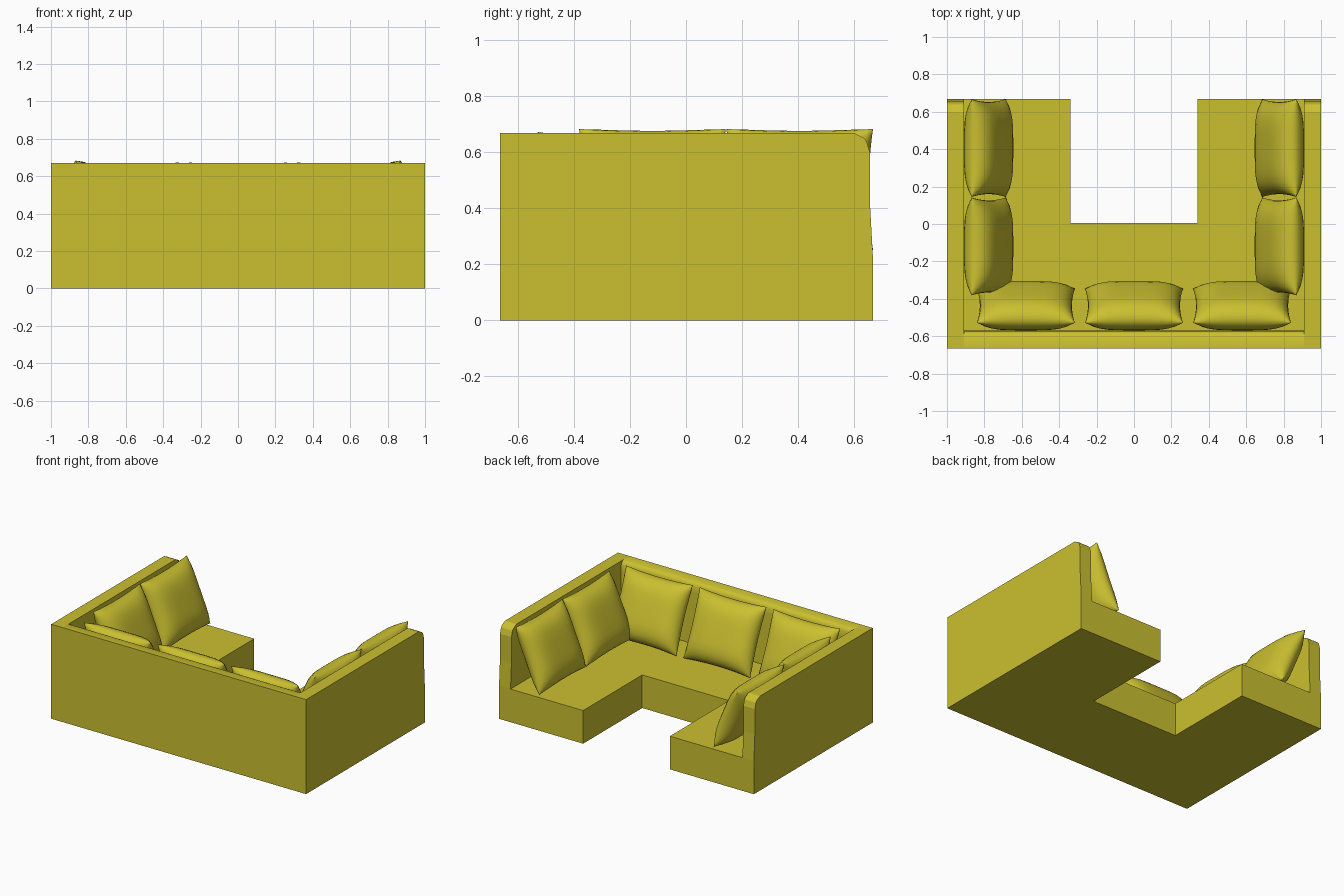
import bpy, bmesh, math
from mathutils import Matrix, Vector

if "Cube" in bpy.data.objects:
    bpy.data.objects.remove(bpy.data.objects["Cube"])

fabric = bpy.data.materials.new("olive yellow fabric")
fabric.diffuse_color = (0.60, 0.53, 0.03, 1)
fabric.use_nodes = True
fabric.node_tree.nodes["Principled BSDF"].inputs["Base Color"].default_value = fabric.diffuse_color

SEAT_Z, TOP_Z = 0.235, 0.67
FRONT, BACK, WALL_X, WALL_Y = -0.665, 0.667, 0.91, -0.57


def finish(name, bm, smooth=None):
    bmesh.ops.recalc_face_normals(bm, faces=bm.faces[:])
    mesh = bpy.data.meshes.new(name)
    bm.to_mesh(mesh)
    bm.free()
    mesh.materials.append(fabric)
    ob = bpy.data.objects.new(name, mesh)
    bpy.context.collection.objects.link(ob)
    if smooth:
        bpy.ops.object.select_all(action='DESELECT')
        ob.select_set(True)
        bpy.context.view_layer.objects.active = ob
        bpy.ops.object.shade_smooth_by_angle(angle=math.radians(smooth))
    return ob


def extrude(name, points, depth, smooth=None):
    """Close a flat outline and push it along a vector."""
    bm = bmesh.new()
    face = bm.faces.new([bm.verts.new(p) for p in points])
    res = bmesh.ops.extrude_face_region(bm, geom=[face])
    verts = [g for g in res["geom"] if isinstance(g, bmesh.types.BMVert)]
    bmesh.ops.translate(bm, verts=verts, vec=depth)
    return finish(name, bm, smooth)


def cushion(name, origin, angle, half_w=0.262, half_h=0.235, half_t=0.088):
    """Plump pillow with pinched corners, leaning back; faces local +y."""
    n = 16
    lean = Matrix.Rotation(math.radians(23), 4, 'X')
    place = Matrix.Translation(origin) @ Matrix.Rotation(angle, 4, 'Z') @ lean
    bm = bmesh.new()
    for side in (1, -1):
        rows = []
        for j in range(n + 1):
            v = -math.cos(math.pi * j / n)
            row = []
            for i in range(n + 1):
                u = -math.cos(math.pi * i / n)
                x = u * half_w * (1 - 0.06 * (1 - v * v) * u * u)
                z = v * half_h * (1 - 0.05 * (1 - u * u) * v * v)
                puff = max(0, (1 - u ** 4) * (1 - v ** 4)) ** 0.6
                row.append(bm.verts.new(place @ Vector((x, side * half_t * puff, z))))
            rows.append(row)
        for j in range(n):
            for i in range(n):
                bm.faces.new((rows[j][i], rows[j][i + 1], rows[j + 1][i + 1], rows[j + 1][i]))
    bmesh.ops.remove_doubles(bm, verts=bm.verts[:], dist=0.0005)
    return finish(name, bm, 75)


# U-shaped seat
outline = [(-WALL_X, WALL_Y), (WALL_X, WALL_Y), (WALL_X, BACK), (0.34, BACK),
           (0.34, 0.005), (-0.34, 0.005), (-0.34, BACK), (-WALL_X, BACK)]
extrude("seat", [(x, y, 0) for x, y in outline], (0, 0, SEAT_Z))

# Long back wall with a softened inner top edge
profile = [(FRONT, 0), (FRONT, TOP_Z), (-0.60, TOP_Z), (-0.582, 0.66),
           (-0.573, 0.64), (WALL_Y, 0.60), (WALL_Y, 0)]
extrude("back_wall", [(-WALL_X, y, z) for y, z in profile], (2 * WALL_X, 0, 0), 40)

# Side walls with rounded free ends
profile = [(FRONT, 0), (BACK, 0), (BACK, SEAT_Z), (0.657, 0.42), (0.657, 0.60),
           (0.645, 0.64), (0.635, 0.652), (0.60, TOP_Z), (FRONT, TOP_Z)]
for side, label in ((-1, "left"), (1, "right")):
    x0 = min(side, side * WALL_X)
    extrude(label + "_side_wall", [(x0, y, z) for y, z in profile], (1 - WALL_X, 0, 0))

# Cushions leaning on the back wall
for k in range(3):
    cushion(f"back_cushion_{k + 1}", ((k - 1) * 0.578, -0.437, 0.457), 0)

# Cushions leaning on the side walls
for side, label in ((-1, "left"), (1, "right")):
    for k, y in enumerate((-0.12, 0.406)):
        cushion(f"{label}_cushion_{k + 1}", (side * 0.777, y, 0.468), side * math.pi / 2)
